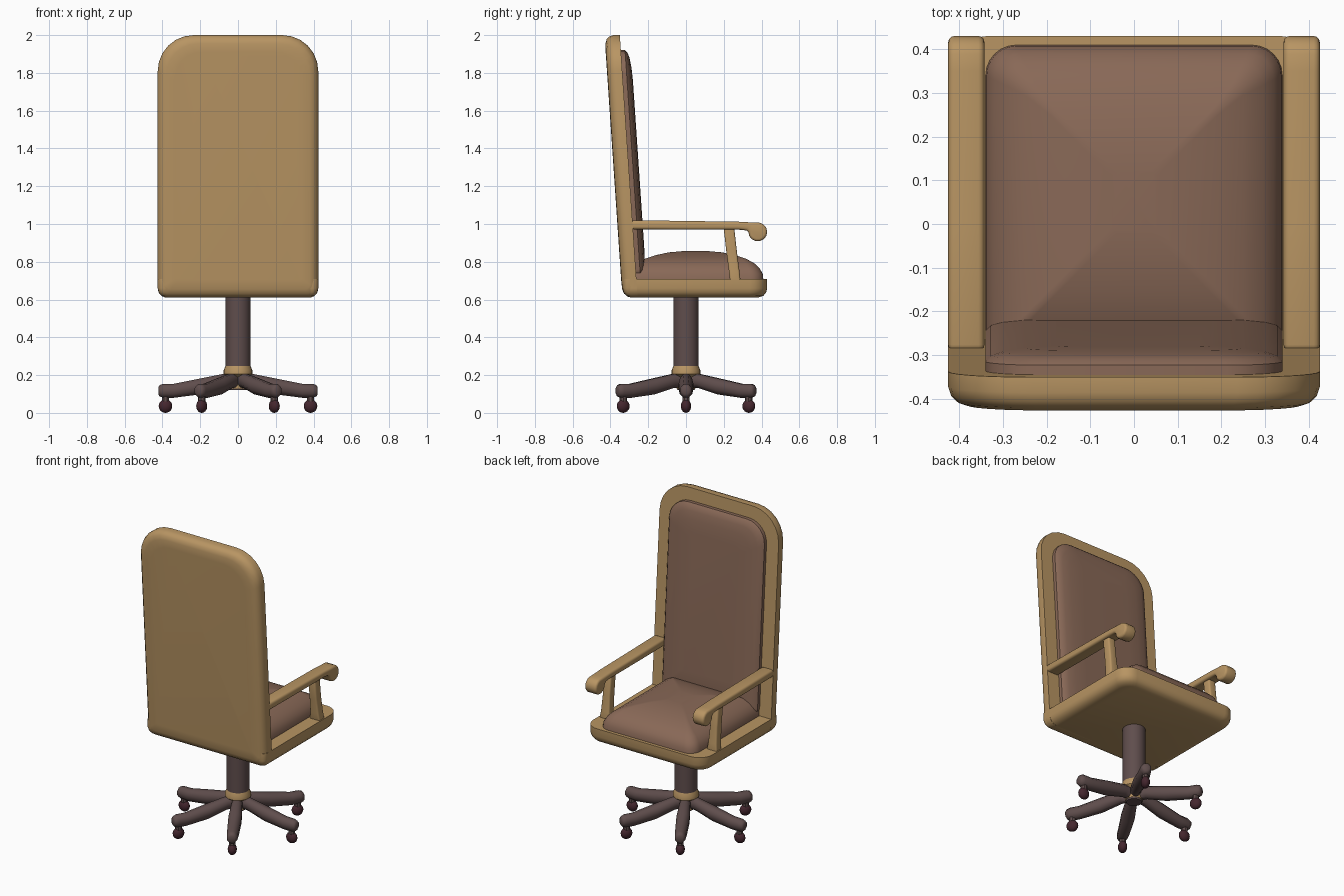
import bpy, bmesh
from math import sin, cos, pi, radians
from mathutils import Matrix

if "Cube" in bpy.data.objects:
    bpy.data.objects.remove(bpy.data.objects["Cube"])


def material(name, rgb):
    m = bpy.data.materials.new(name)
    m.diffuse_color = (*rgb, 1)
    m.use_nodes = True
    m.node_tree.nodes["Principled BSDF"].inputs["Base Color"].default_value = m.diffuse_color
    return m


WOOD = material("wood", (0.48, 0.30, 0.125))
FABRIC = material("fabric", (0.25, 0.14, 0.095))
DARK = material("dark_metal", (0.115, 0.075, 0.073))
WHEEL = material("wheel", (0.06, 0.02, 0.028))


def finish(name, bm, mat, angle=40, bevel=0):
    bmesh.ops.recalc_face_normals(bm, faces=bm.faces)
    me = bpy.data.meshes.new(name)
    bm.to_mesh(me)
    bm.free()
    ob = bpy.data.objects.new(name, me)
    bpy.context.collection.objects.link(ob)
    me.materials.append(mat)
    bpy.ops.object.select_all(action='DESELECT')
    bpy.context.view_layer.objects.active = ob
    ob.select_set(True)
    if bevel:
        mod = ob.modifiers.new("bevel", 'BEVEL')
        mod.width, mod.segments = bevel, 3
        mod.limit_method, mod.angle_limit = 'ANGLE', radians(40)
        bpy.ops.object.modifier_apply(modifier=mod.name)
    bpy.ops.object.shade_smooth_by_angle(angle=radians(angle))
    return ob


def loft(name, rings, mat, **kw):
    """Skin a list of equal-length closed rings and cap both ends."""
    bm = bmesh.new()
    vs = [[bm.verts.new(p) for p in r] for r in rings]
    n = len(vs[0])
    for a, b in zip(vs, vs[1:]):
        for i in range(n):
            bm.faces.new((a[i], a[(i + 1) % n], b[(i + 1) % n], b[i]))
    bm.faces.new(vs[0])
    bm.faces.new(vs[-1])
    return finish(name, bm, mat, **kw)


def rounded(w, lo, hi, r_lo, r_hi, inset=0, seg=6):
    """Rounded rectangle outline, half width w, from lo to hi, shrunk by inset."""
    pts = []
    corners = [(1, 1, r_hi), (-1, 1, r_hi), (-1, -1, r_lo), (1, -1, r_lo)]
    w, lo, hi = w - inset, lo + inset, hi - inset
    for q, (sx, sy, r) in enumerate(corners):
        r = max(r - inset * 0.5, 0.012)
        cx, cy = sx * (w - r), (hi - r if sy > 0 else lo + r)
        for k in range(seg + 1):
            a = q * pi / 2 + k / seg * pi / 2
            pts.append((cx + r * cos(a), cy + r * sin(a)))
    return pts


def lean(z):
    return -0.262 - 0.068 * (z - 0.7)


# Leaning back shell: flat front, rounded rear edge
loft("back_frame", [
    [(x, lean(z) - d, z) for x, z in rounded(0.425, 0.61, 2.0, 0.05, 0.19, i)]
    for d, i in [(0, 0), (0.035, 0), (0.056, 0.007), (0.071, 0.022), (0.079, 0.045), (0.081, 0.09)]], WOOD)

# Back cushion
loft("back_cushion", [
    [(x, lean(z) + d, z) for x, z in rounded(0.34, 0.72, 1.92, 0.04, 0.13, i)]
    for d, i in [(-0.01, 0), (0.022, 0), (0.034, 0.012), (0.043, 0.04), (0.05, 0.09), (0.053, 0.16)]], FABRIC)

# Seat frame: flat top, rounded lower edge
loft("seat_frame", [
    [(x, y, z) for x, y in rounded(0.425, -0.335, 0.43, 0.03, 0.09, i)]
    for z, i in [(0.708, 0), (0.66, 0), (0.638, 0.006), (0.62, 0.02), (0.61, 0.05)]], WOOD)

# Domed seat cushion
loft("seat_cushion", [
    [(x, y, z) for x, y in rounded(0.34, -0.31, 0.41, 0.04, 0.07, i)]
    for z, i in [(0.70, 0), (0.735, 0.003), (0.765, 0.02), (0.79, 0.045), (0.815, 0.09),
                 (0.835, 0.15), (0.85, 0.22), (0.856, 0.29)]], FABRIC)

# Armrests with scrolled ends, and their posts
arm = [(-0.29, 0.972), (-0.29, 1.02), (0.0, 1.016), (0.28, 1.012), (0.35, 1.008)]
arm += [(0.38 + 0.05 * cos(a), 0.958 + 0.05 * sin(a))
        for a in [radians(80 - 26 * k) for k in range(11)]]
arm += [(0.32, 0.966), (0.28, 0.97), (0.0, 0.97)]
for side, s in (("left", -1), ("right", 1)):
    loft(side + "_armrest", [[(s * x, y, z) for y, z in arm] for x in (0.342, 0.425)],
         WOOD, bevel=0.014)
    loft(side + "_arm_post",
         [[(s * (0.383 + u * w), c + v * 0.028, z) for u, v in ((1, 1), (-1, 1), (-1, -1), (1, -1))]
          for z, c, w in [(0.69, 0.262, 0.038), (0.75, 0.255, 0.03), (0.85, 0.242, 0.026), (0.99, 0.226, 0.026)]],
         WOOD, bevel=0.01)


def lathe(name, profile, mat, n=24):
    return loft(name, [[(r * cos(2 * pi * k / n), r * sin(2 * pi * k / n), z) for k in range(n)]
                       for r, z in profile], mat)


# Column and hub
lathe("column", [(0.067, 0.23), (0.067, 0.62)], DARK)
lathe("hub", [(0.05, 0.13), (0.055, 0.19), (0.076, 0.205), (0.076, 0.225), (0.066, 0.25), (0.05, 0.252)], WOOD)
lathe("hub_cap", [(0.045, 0.12), (0.05, 0.135)], DARK)

# Six legs with casters
section = [(cos(a), sin(a)) for a in [pi / 8 + k * pi / 4 for k in range(8)]]
stations = [(0.03, 0.135, 0.208, 0.028), (0.08, 0.132, 0.206, 0.032), (0.2, 0.098, 0.182, 0.039),
            (0.34, 0.08, 0.154, 0.034), (0.395, 0.08, 0.154, 0.031), (0.415, 0.087, 0.147, 0.027),
            (0.422, 0.1, 0.135, 0.018)]
for k in range(6):
    spin = Matrix.Rotation(k * pi / 3, 4, 'Z')
    leg = loft(f"leg_{k + 1}", [[(r, u * w * 1.08, (lo + hi) / 2 + v * (hi - lo) / 2 * 1.08) for u, v in section]
                                for r, lo, hi, w in stations], DARK, angle=50)
    fork = loft(f"caster_stem_{k + 1}", [[(0.384 + 0.02 * u, 0.02 * v, z) for u, v in section]
                                         for z in (0.04, 0.1)], DARK)
    bm = bmesh.new()
    bmesh.ops.create_uvsphere(bm, u_segments=16, v_segments=10, radius=0.036,
                              matrix=Matrix.Translation((0.384, 0, 0.036)) @ Matrix.Diagonal((1, 0.75, 1, 1)))
    wheel = finish(f"caster_wheel_{k + 1}", bm, WHEEL)
    for ob in (leg, fork, wheel):
        ob.matrix_world = spin
